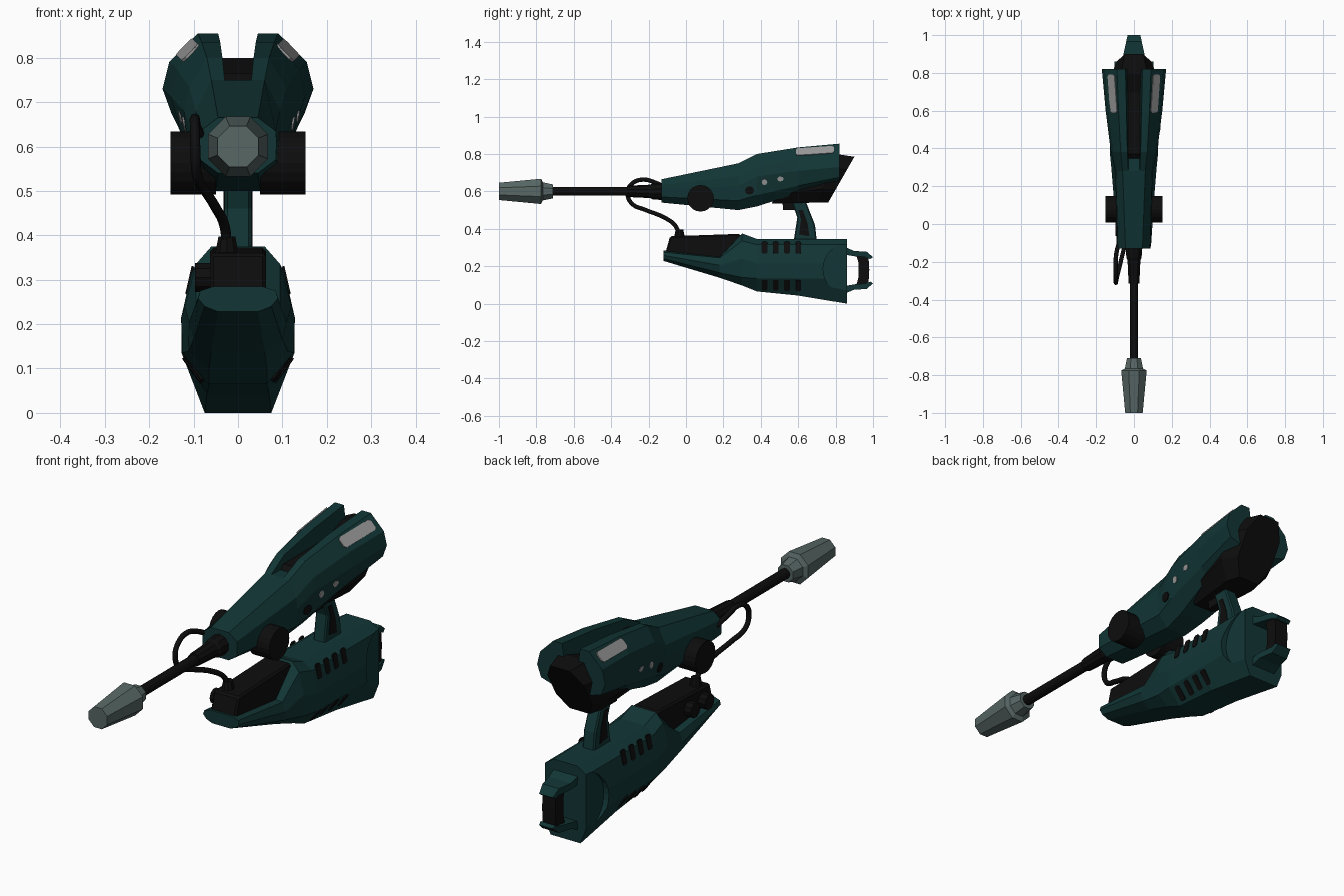
import bpy, bmesh, math
from mathutils import Vector, Matrix
from mathutils.bvhtree import BVHTree

if "Cube" in bpy.data.objects:
    bpy.data.objects.remove(bpy.data.objects["Cube"])


def mat(name, r, g, b):
    m = bpy.data.materials.new(name)
    m.diffuse_color = (r, g, b, 1)
    m.use_nodes = True
    m.node_tree.nodes["Principled BSDF"].inputs["Base Color"].default_value = m.diffuse_color
    return m


TEAL = mat("deep_teal", 0.006, 0.036, 0.036)
BLACK = mat("black", 0.004, 0.004, 0.004)
STEEL = mat("steel_grey", 0.095, 0.135, 0.13)
PANEL = mat("light_grey", 0.32, 0.32, 0.32)


def finish(bm, name, material):
    bmesh.ops.remove_doubles(bm, verts=bm.verts, dist=0.0002)
    bmesh.ops.recalc_face_normals(bm, faces=bm.faces)
    me = bpy.data.meshes.new(name)
    bm.to_mesh(me)
    bm.free()
    me.materials.append(material)
    ob = bpy.data.objects.new(name, me)
    bpy.context.collection.objects.link(ob)
    return ob


def loft(name, rings, material):
    """Skin closed rings of equal point count and cap both ends."""
    bm = bmesh.new()
    vs = [[bm.verts.new(p) for p in ring] for ring in rings]
    n = len(rings[0])
    for a, b in zip(vs, vs[1:]):
        for i in range(n):
            j = (i + 1) % n
            bm.faces.new((a[i], a[j], b[j], b[i]))
    bm.faces.new(vs[0])
    bm.faces.new(vs[-1])
    return finish(bm, name, material)


def mirrored(y, half):
    return [(x, y, z) for x, z in half] + [(-x, y, z) for x, z in reversed(half)]


def prism(name, outline, x0, x1, material, bevel=0.0):
    """Side outline of (y, z) points extruded across x."""
    ob = loft(name, [[(x, y, z) for y, z in outline] for x in (x0, x1)], material)
    if bevel:
        mod = ob.modifiers.new("bevel", 'BEVEL')
        mod.width, mod.segments = bevel, 1
    return ob


def lathe(name, profile, sides, material, z=0.6):
    """Turn (y, radius) points about a front-to-back axis."""
    step = math.tau / sides
    rings = [[(r * math.cos((i + .5) * step), y, z + r * math.sin((i + .5) * step))
              for i in range(sides)] for y, r in profile]
    return loft(name, rings, material)


def disc(name, y, z, r, x0, x1, material, sides=20):
    pts = [(y + r * math.cos(math.tau * i / sides), z + r * math.sin(math.tau * i / sides))
           for i in range(sides)]
    return prism(name, pts, x0, x1, material)


def decal(name, target, origin, aim, length, width, material, sides=4, thick=0.006):
    """Thin plate laid on the surface hit by a ray from origin to aim."""
    bm = bmesh.new()
    bm.from_mesh(target.data)
    tree = BVHTree.FromBMesh(bm)
    bm.free()
    o = Vector(origin)
    hit, nrm, _, _ = tree.ray_cast(o, Vector(aim) - o)
    if hit is None:
        return
    if nrm.dot(o - hit) < 0:
        nrm = -nrm
    u = (Vector((0, 1, 0)) - nrm * nrm.y).normalized()
    v = nrm.cross(u)
    if sides == 4:
        c = min(length, width) * .2
        l, w = length / 2, width / 2
        flat = [(l, w - c), (l - c, w), (c - l, w), (-l, w - c),
                (-l, c - w), (c - l, -w), (l - c, -w), (l, c - w)]
    else:
        flat = [(length / 2 * math.cos(math.tau * i / sides),
                 width / 2 * math.sin(math.tau * i / sides)) for i in range(sides)]
    loft(name, [[hit + u * a + v * b + nrm * h for a, b in flat]
                for h in (-thick / 2, thick / 2)], material)


# Upper housing with a slot between two rear fins
upper = loft("upper_housing", [mirrored(y, h) for y, h in (
    (-.13, [(.045, .54), (.085, .57), (.087, .61), (.085, .635), (.045, .665), (.03, .665), (.03, .665)]),
    (.28, [(.05, .50), (.095, .55), (.10, .63), (.095, .68), (.06, .75), (.03, .75), (.03, .75)]),
    (.38, [(.06, .52), (.11, .58), (.122, .68), (.11, .735), (.07, .80), (.035, .80), (.03, .745)]),
    (.60, [(.09, .59), (.128, .63), (.15, .71), (.138, .775), (.082, .835), (.04, .835), (.03, .745)]),
    (.82, [(.10, .66), (.15, .675), (.17, .73), (.155, .79), (.09, .855), (.045, .855), (.03, .745)]),
)], TEAL)
prism("slot_floor", [(.34, .742), (.83, .742), (.83, .765), (.37, .765)], -.031, .031, BLACK)


# Dark rear core with a raked back
def core_ring(yb, yt, zlo, zhi, hw):
    half = [(.55, 0), (1, .28), (1, .72), (.55, 1)]
    pts = [(s * hw, t) for s, t in half] + [(-s * hw, t) for s, t in reversed(half)]
    return [(x, yb + (yt - yb) * t, zlo + (zhi - zlo) * t) for x, t in pts]


loft("rear_core", [core_ring(.46, .50, .535, .70, .085), core_ring(.70, .80, .54, .80, .125),
                   core_ring(.76, .90, .54, .785, .09)], BLACK)

# Barrel, collar and muzzle
lathe("muzzle", [(-1, .05), (-.775, .073), (-.765, .052), (-.71, .04)], 8, STEEL)
lathe("barrel", [(-.72, .023), (-.28, .023)], 12, BLACK)
lathe("barrel_collar", [(-.315, .03), (-.19, .036), (-.18, .042), (-.12, .047)], 10, BLACK)

# Side drums
for s in (-1, 1):
    disc("side_drum", .078, .563, .071, s * .05, s * .152, BLACK)

# Surface plates and port dots on the upper housing
for s in (-1, 1):
    decal("light_panel", upper, (s * .4, .69, 1.1), (s * .113, .69, .817), .205, .052, PANEL, thick=.009)
    decal("port_dark", upper, (s * .5, .34, .605), (0, .34, .605), .05, .045, BLACK, sides=8)
    decal("port_front", upper, (s * .5, .42, .65), (0, .42, .65), .03, .034, PANEL, sides=8)
    decal("port_rear", upper, (s * .5, .505, .667), (0, .505, .667), .035, .028, PANEL, sides=8)

# Grip, its inlay and the trigger block
prism("grip", [(.56, .56), (.595, .46), (.575, .33), (.70, .33), (.69, .42), (.635, .56)],
      -.03, .03, TEAL, .006)
for s in (-1, 1):
    prism("grip_inlay", [(.60, .50), (.615, .45), (.605, .37), (.66, .36), (.65, .43), (.625, .50)],
          s * .026, s * .033, BLACK)
prism("trigger_block", [(.515, .55), (.52, .50), (.585, .50), (.585, .55)], -.02, .02, BLACK)

# Lower housing
lower = loft("lower_housing", [mirrored(y, h) for y, h in (
    (-.12, [(.045, .228), (.075, .24), (.09, .258), (.085, .275), (.055, .285)]),
    (.18, [(.06, .138), (.10, .165), (.11, .205), (.095, .245), (.06, .25)]),
    (.30, [(.065, .097), (.112, .14), (.12, .24), (.095, .335), (.06, .375)]),
    (.38, [(.065, .065), (.125, .135), (.128, .215), (.105, .315), (.06, .345)]),
    (.60, [(.07, .043), (.127, .135), (.128, .215), (.105, .315), (.06, .345)]),
    (.86, [(.075, .0), (.127, .135), (.128, .215), (.105, .315), (.06, .345)]),
)], TEAL)

# Vent slots along the shoulders and the belly
for s in (-1, 1):
    for y in (.42, .48, .54, .60):
        decal("upper_vent", lower, (s * .4, y, .42), (s * .10, y, .295), .03, .065, BLACK)
        decal("lower_vent", lower, (s * .4, y, -.1), (s * .10, y, .098), .03, .07, BLACK)

# Round recesses at the rear sides
for s in (-1, 1):
    cutter = disc("recess_cutter", .87, .185, .137, s * .102, s * .2, TEAL, 32)
    cutter.hide_render = True
    cutter.hide_viewport = True
    mod = lower.modifiers.new("recess", 'BOOLEAN')
    mod.operation, mod.object, mod.solver = 'DIFFERENCE', cutter, 'EXACT'

# Nose cover and knobs
prism("nose_cover", [(-.112, .265), (-.085, .36), (.29, .373), (.30, .30), (.18, .235)],
      -.063, .063, BLACK, .008)
for y in (-.03, .07):
    disc("cover_knob", y, .305, .034, -.097, -.055, BLACK, 10)

# Rear bracket: two arms and a cross bar
for s in (-1, 1):
    arm = [(.84, .125), (.86, .12), (.90, .103), (.965, .10), (1, .07), (.985, .06), (.965, .07), (.90, .075), (.84, .085)]
    rings = [[(k * (.06 - .22 * max(0, y - .88)), y, .178 + s * z) for y, z in arm] for k in (-1, 1)]
    loft("bracket_arm", rings, TEAL)
prism("bracket_bar", [(.91, .26), (.975, .26), (.98, .18), (.975, .096), (.91, .096), (.922, .14), (.922, .22)],
      -.033, .033, BLACK)

# Hose from the upper housing to the nose cover
cu = bpy.data.curves.new("hose", 'CURVE')
cu.dimensions = '3D'
cu.bevel_depth, cu.bevel_resolution, cu.resolution_u = .0115, 2, 5
path = [(-.08, -.10, .615), (-.094, -.16, .645), (-.097, -.23, .663), (-.097, -.29, .64), (-.096, -.312, .59),
        (-.092, -.29, .535), (-.075, -.22, .502), (-.05, -.12, .462), (-.03, -.06, .42), (-.025, -.035, .37)]
sp = cu.splines.new('BEZIER')
sp.bezier_points.add(len(path) - 1)
for bp, co in zip(sp.bezier_points, path):
    bp.co = co
    bp.handle_left_type = bp.handle_right_type = 'AUTO'
cu.use_fill_caps = True
cu.materials.append(BLACK)
bpy.context.collection.objects.link(bpy.data.objects.new("hose", cu))

# Hose socket
bm = bmesh.new()
bmesh.ops.create_cone(bm, cap_ends=True, segments=10, radius1=.03, radius2=.02, depth=.05,
                      matrix=Matrix.Translation((-.025, -.035, .372)))
finish(bm, "hose_socket", BLACK)
